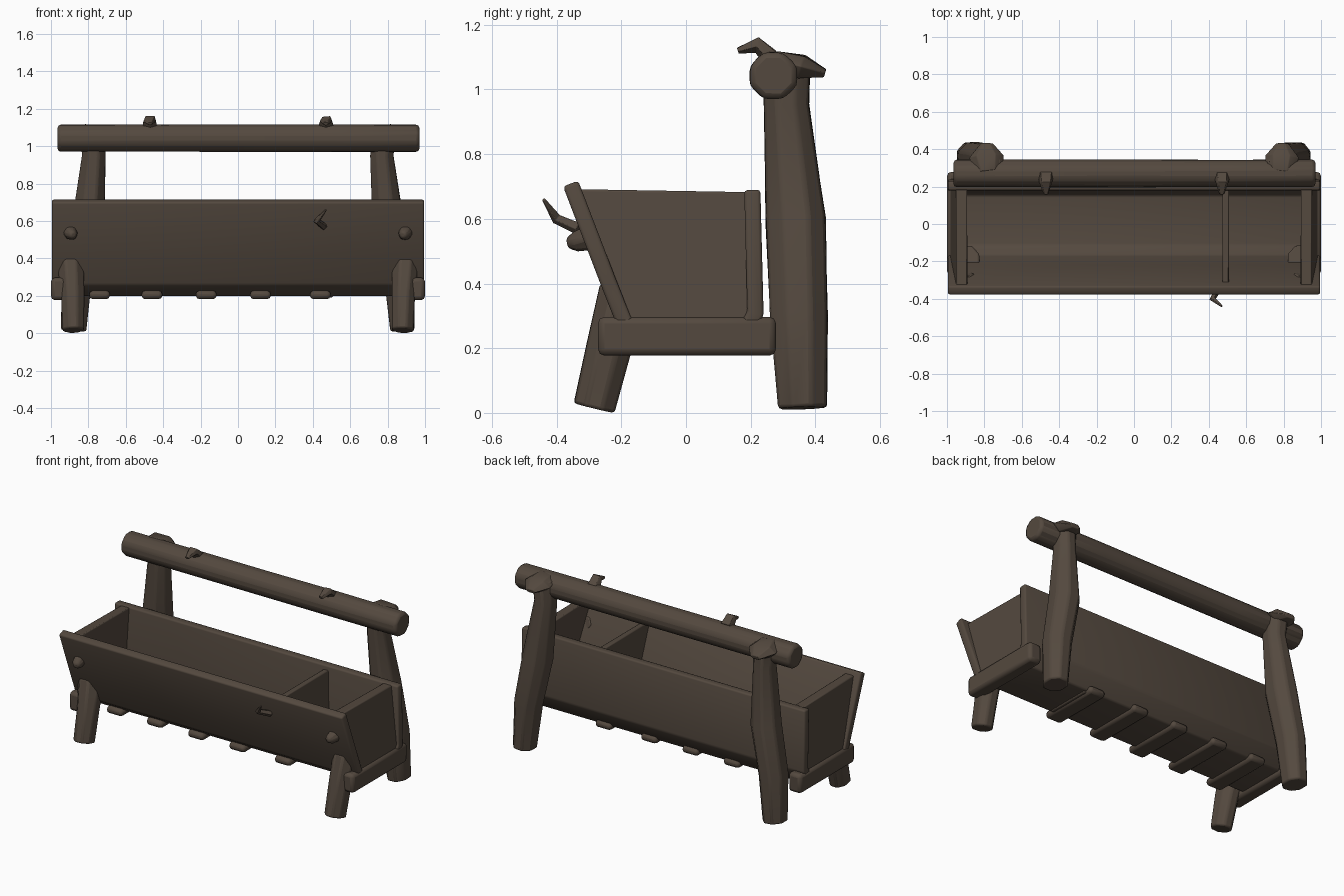
import bpy, bmesh, math, random
from mathutils import Vector

random.seed(4)
cube = bpy.data.objects.get("Cube")
if cube:
    bpy.data.objects.remove(cube, do_unlink=True)

wood = bpy.data.materials.new("dark weathered wood")
wood.use_nodes = True
wood.diffuse_color = (.088, .066, .049, 1)
wood.node_tree.nodes["Principled BSDF"].inputs["Base Color"].default_value = wood.diffuse_color

SIDES = {"left": 1, "right": -1}


def finish(name, bm, bevel, wall=0):
    """Make the object, with optional wall thickness, worn edges and smooth shading."""
    mesh = bpy.data.meshes.new(name)
    bm.to_mesh(mesh)
    bm.free()
    mesh.materials.append(wood)
    obj = bpy.data.objects.new(name, mesh)
    bpy.context.collection.objects.link(obj)
    if wall:
        solid = obj.modifiers.new("plank thickness", "SOLIDIFY")
        solid.thickness, solid.offset = wall, -1
        solid.use_even_offset = True
    worn = obj.modifiers.new("worn edges", "BEVEL")
    worn.width, worn.segments = bevel, 2
    bpy.ops.object.select_all(action="DESELECT")
    obj.select_set(True)
    bpy.context.view_layer.objects.active = obj
    bpy.ops.object.shade_smooth_by_angle(angle=math.radians(40))


def log(name, path, sides=8, width=1, rough=.04, bevel=.01, mirror=1):
    """Hewn log along a path of (x, y, z, radius) stations."""
    points = [Vector((x * mirror, y, z)) for x, y, z, radius in path]
    span = points[-1] - points[0]
    across = Vector((0, 1, 0)) if abs(span.x) > span.yz.length else Vector((1, 0, 0))
    bm = bmesh.new()
    rings = []
    for i, (point, station) in enumerate(zip(points, path)):
        before, after = points[max(i - 1, 0)], points[min(i + 1, len(points) - 1)]
        tangent = (after - before).normalized()
        u = tangent.cross(across).normalized()
        v = tangent.cross(u) * width
        ring = []
        for k in range(sides):
            angle = math.tau * (k + .5) / sides
            radius = station[-1] * random.uniform(1 - rough, 1 + rough)
            ring.append(bm.verts.new(point + (u * math.cos(angle) + v * math.sin(angle)) * radius))
        rings.append(ring)
    for low, high in zip(rings, rings[1:]):
        for k in range(sides):
            bm.faces.new((low[k - 1], low[k], high[k], high[k - 1]))
    bm.faces.new(rings[0])
    bm.faces.new(rings[-1])
    bmesh.ops.recalc_face_normals(bm, faces=bm.faces)
    finish(name, bm, bevel)


def board(name, outline, x, thickness, flare=0):
    """Board cut to a (y, z) outline, centred at x, with its foot leaning along x."""
    bm = bmesh.new()
    face = bm.faces.new([bm.verts.new((x - thickness / 2, y, z)) for y, z in outline])
    grown = bmesh.ops.extrude_face_region(bm, geom=[face])["geom"]
    moved = [item for item in grown if isinstance(item, bmesh.types.BMVert)]
    bmesh.ops.translate(bm, verts=moved, vec=(thickness, 0, 0))
    for vert in bm.verts:
        vert.co.x += flare * (.7 - vert.co.z)
    bmesh.ops.recalc_face_normals(bm, faces=bm.faces)
    finish(name, bm, bevel=.006)


def beam(name, centre, size, bevel):
    """Rectangular beam with worn edges."""
    bm = bmesh.new()
    bmesh.ops.create_cube(bm, size=1)
    bmesh.ops.scale(bm, verts=bm.verts, vec=size)
    bmesh.ops.translate(bm, verts=bm.verts, vec=centre)
    finish(name, bm, bevel)


# Hollow trough: flared front, rounded keel and upright back
front_lip, front_knee, front_keel = (-.38, .7), (-.265, .4), (-.21, .26)
floor_front, floor_back = (-.13, .2), (.18, .2)
back_foot, back_lip = (.24, .3), (.23, .69)
hull = [front_lip, front_knee, front_keel, floor_front, floor_back, back_foot, back_lip]
bm = bmesh.new()
edges = [[bm.verts.new((x, y, z)) for x in (-.995, .995)] for y, z in hull]
for upper, lower in zip(edges, edges[1:]):
    bm.faces.new((upper[0], lower[0], lower[1], upper[1]))
finish("trough", bm, bevel=.01, wall=.05)

# Recessed end boards, end rails and the inner divider
inset = [(y * .96, z - .008) for y, z in hull]
for label, side in SIDES.items():
    board("end_board_" + label, inset, side * .92, .06, flare=side * .08)
    beam("end_rail_" + label, (side * .955, .003, .237), (.088, .55, .12), bevel=.02)
lowered = [(y * .95, min(z, .66)) for y, z in inset]
board("divider", lowered, .49, .035)

# Battens under the floor
for number, x in enumerate((-.74, -.46, -.17, .12, .44)):
    beam(f"batten_{number}", (x, .01, .205), (.11, .4, .045), bevel=.018)

# Front legs, pegs and leaning back posts
leg = [(.88, -.285, .015, .07), (.885, -.24, .2, .075), (.895, -.19, .38, .085)]
peg = [(.9, -.27, .55, .05), (.89, -.34, .53, .035), (.88, -.365, .525, .02)]
post = [(.88, .36, .015, .08), (.86, .35, .3, .095), (.8, .34, .6, .1),
        (.77, .31, .95, .075), (.78, .31, 1.09, .08)]
cap = [(.78, .28, 1.09, .03), (.79, .36, 1.07, .04), (.79, .43, 1.05, .015)]
for label, side in SIDES.items():
    log("front_leg_" + label, leg, width=.9, mirror=side)
    log("peg_" + label, peg, sides=6, mirror=side)
    log("back_post_" + label, post, width=.9, mirror=side)
    log("post_cap_" + label, cap, sides=6, width=2.4, rough=.1, bevel=.004, mirror=side)

# Top log rail
log("top_rail", [(x, .27, 1.043, .079) for x in (-.965, -.5, 0, .5, .97)],
    rough=.02, bevel=.018)

# Broken twigs on the rail and front wall
rail_twig = [(.47, .26, 1.1, .03), (.47, .22, 1.14, .025), (.47, .16, 1.12, .01)]
for label, side in SIDES.items():
    log("rail_twig_" + label, rail_twig, sides=5, width=1.5, rough=.15, bevel=.002, mirror=side)
front_twig = [(.46, -.33, .57, .02), (.42, -.4, .6, .018), (.47, -.44, .66, .006)]
log("front_twig", front_twig, sides=5, bevel=.002)
